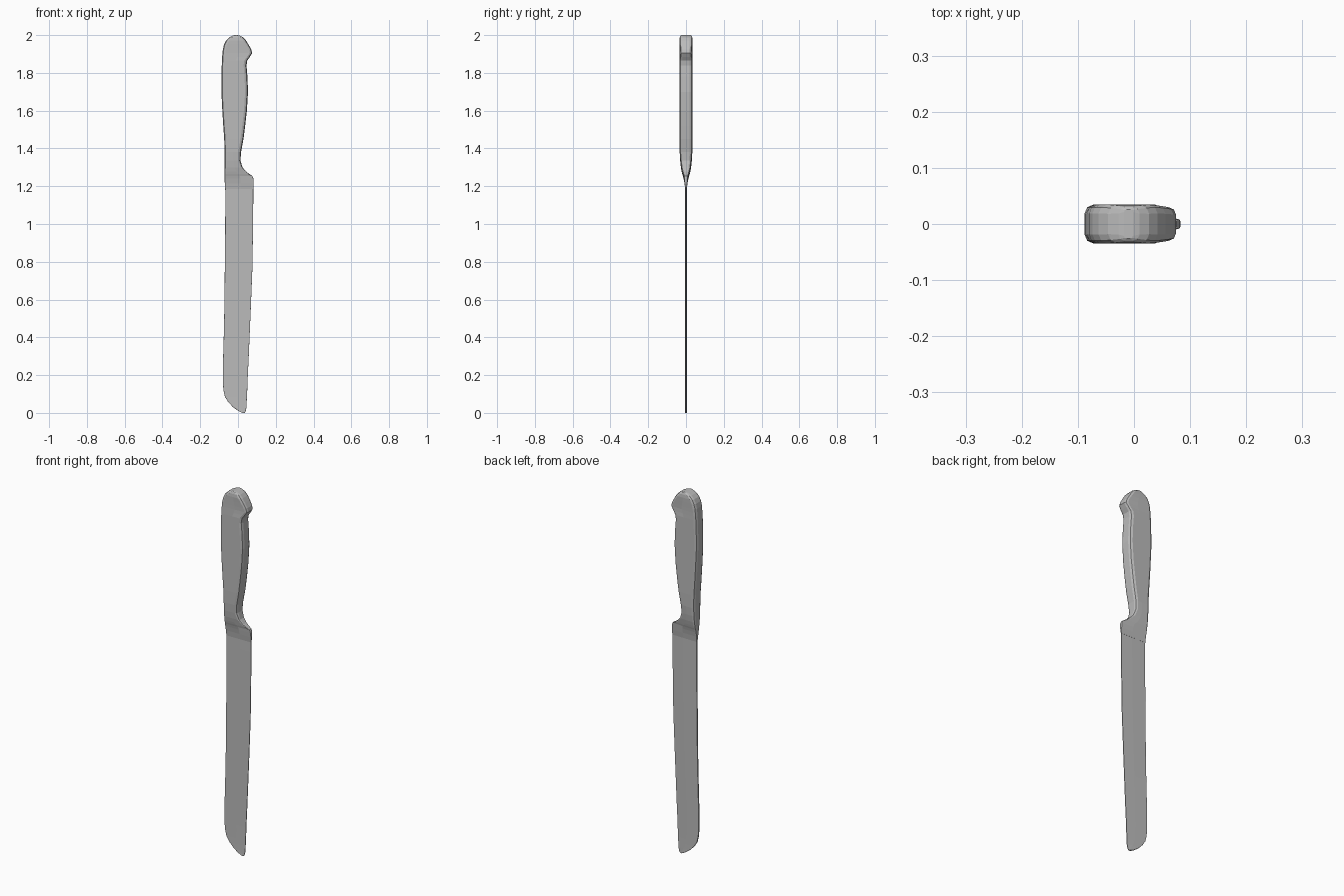
import bpy, bmesh

steel = bpy.data.materials.new("plain_grey")
steel.diffuse_color = (0.5, 0.5, 0.5, 1.0)


def section(z, xl, xr, hl, hr):
    """Rounded bar: half thickness hl at the left edge, hr at the right."""
    w = xr - xl
    cl, cr = min(0.45 * hl, 0.3 * w), min(0.45 * hr, 0.3 * w)
    near = [(xl, hl - cl), (xl + .3 * cl, hl - .3 * cl), (xl + cl, hl),
            (xl + 0.55 * w, hl * 0.65 + hr * 0.35),
            (xr - cr, hr), (xr - .3 * cr, hr - .3 * cr), (xr, hr - cr)]
    return [(x, -y, z) for x, y in near] + [(x, y, z) for x, y in reversed(near)]


def loft(name, rows):
    bm = bmesh.new()
    rings = [[bm.verts.new(p) for p in section(*r)] for r in rows]
    n = len(rings[0])
    for a, b in zip(rings, rings[1:]):
        for i in range(n):
            j = (i + 1) % n
            bm.faces.new((a[i], a[j], b[j], b[i]))
    bm.faces.new(rings[0][::-1])
    bm.faces.new(rings[-1])
    bmesh.ops.recalc_face_normals(bm, faces=bm.faces)
    me = bpy.data.meshes.new(name)
    bm.to_mesh(me)
    bm.free()
    me.materials.append(steel)
    ob = bpy.data.objects.new(name, me)
    bpy.context.collection.objects.link(ob)
    return ob


# blade: thin spine on the left, cutting edge on the right, slanted tip
blade = [(0.0, 0.022, 0.036), (0.01, 0.002, 0.041), (0.03, -0.026, 0.045),
         (0.058, -0.052, 0.046), (0.085, -0.069, 0.047), (0.12, -0.077, 0.049),
         (0.16, -0.080, 0.050), (0.28, -0.079, 0.056), (0.42, -0.075, 0.062),
         (0.56, -0.072, 0.068), (0.76, -0.070, 0.076), (0.95, -0.068, 0.079),
         (1.13, -0.067, 0.081), (1.23, -0.068, 0.081)]
loft("blade", [(z, l, r, 0.0042, 0.002) for z, l, r in blade])

# handle: bolster with thin heel, finger notch, grip and hooked pommel
H = 0.0345
loft("handle", [
    (1.185, -0.068, 0.081, 0.0045, 0.0025),
    (1.215, -0.070, 0.083, 0.008, 0.007),
    (1.240, -0.071, 0.082, 0.013, 0.009),
    (1.255, -0.071, 0.076, 0.017, 0.010),
    (1.265, -0.071, 0.060, 0.020, 0.014),
    (1.278, -0.071, 0.042, 0.023, 0.018),
    (1.300, -0.071, 0.024, 0.027, 0.024),
    (1.335, -0.071, 0.013, 0.031, 0.029),
    (1.380, -0.071, 0.016, 0.0335, 0.033),
    (1.450, -0.073, 0.029, H, H),
    (1.520, -0.078, 0.038, H, H),
    (1.600, -0.083, 0.047, H, H),
    (1.700, -0.088, 0.053, H, H),
    (1.780, -0.088, 0.050, H, H),
    (1.840, -0.086, 0.045, H, H),
    (1.865, -0.085, 0.049, H, H),
    (1.885, -0.084, 0.063, H, 0.032),
    (1.905, -0.082, 0.075, H, 0.030),
    (1.925, -0.080, 0.070, H, 0.031),
    (1.950, -0.074, 0.056, H, 0.033),
    (1.972, -0.063, 0.042, H, H),
    (1.988, -0.046, 0.027, 0.033, 0.033),
    (1.997, -0.028, 0.010, 0.030, 0.030),
    (2.000, -0.018, -0.002, 0.026, 0.026),
])
